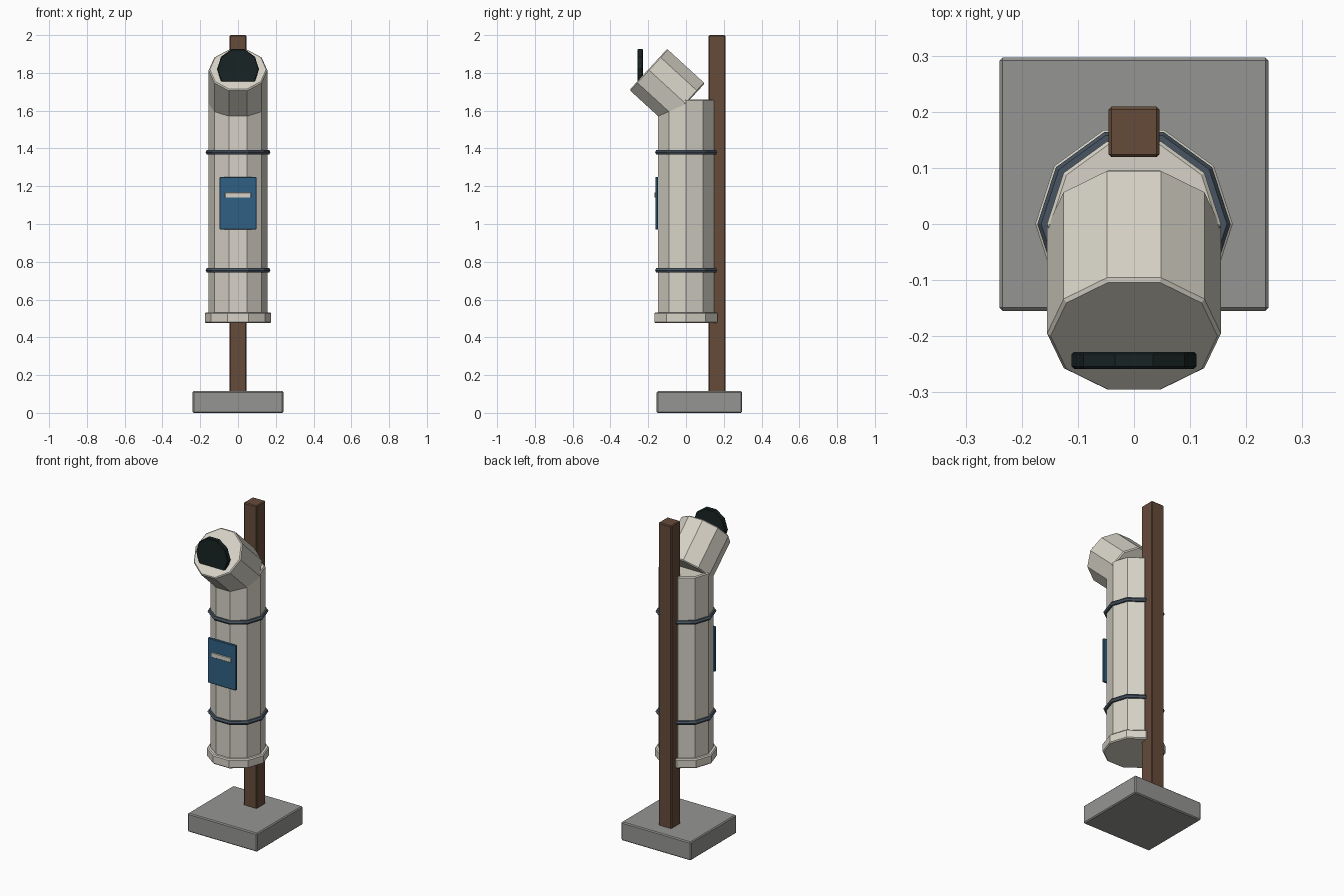
import bpy, bmesh, math
from mathutils import Matrix, Vector

cube = bpy.data.objects.get("Cube")
if cube:
    bpy.data.objects.remove(cube, do_unlink=True)


def material(name, rgb):
    mat = bpy.data.materials.new(name)
    mat.use_nodes = True
    mat.diffuse_color = (*rgb, 1)
    mat.node_tree.nodes["Principled BSDF"].inputs["Base Color"].default_value = (*rgb, 1)
    return mat


CREAM = material("cream_metal", (0.68, 0.65, 0.57))
STONE = material("grey_concrete", (0.30, 0.30, 0.29))
WOOD = material("brown_wood", (0.13, 0.07, 0.042))
BLUE = material("blue_panel", (0.03, 0.12, 0.23))
DARK = material("dark_lens", (0.009, 0.017, 0.017))
STEEL = material("blue_grey_steel", (0.065, 0.09, 0.12))


def finish(name, bm, mat, bevel):
    bmesh.ops.recalc_face_normals(bm, faces=bm.faces)
    mesh = bpy.data.meshes.new(name)
    bm.to_mesh(mesh)
    bm.free()
    mesh.materials.append(mat)
    obj = bpy.data.objects.new(name, mesh)
    bpy.context.collection.objects.link(obj)
    if bevel:
        mod = obj.modifiers.new("edge_bevel", 'BEVEL')
        mod.width = bevel
        mod.segments = 1
        mod.limit_method = 'ANGLE'
        mod.angle_limit = math.radians(50)
    return obj


def box(name, size, centre, mat, bevel):
    bm = bmesh.new()
    bmesh.ops.create_cube(bm, size=1)
    bmesh.ops.scale(bm, vec=size, verts=bm.verts)
    bmesh.ops.translate(bm, vec=centre, verts=bm.verts)
    return finish(name, bm, mat, bevel)


def prism(name, radius, length, centre, mat, bevel, tilt=0, sides=10):
    """Faceted cylinder with a corner on +x, leaned forward by tilt degrees."""
    bm = bmesh.new()
    ring = [bm.verts.new((radius * math.cos(a), radius * math.sin(a), -length / 2))
            for a in (i * math.tau / sides for i in range(sides))]
    base = bm.faces.new(ring)
    top = bmesh.ops.extrude_face_region(bm, geom=[base], use_keep_orig=True)
    moved = [g for g in top["geom"] if isinstance(g, bmesh.types.BMVert)]
    bmesh.ops.translate(bm, vec=(0, 0, length), verts=moved)
    place = Matrix.Translation(Vector(centre)) @ Matrix.Rotation(math.radians(tilt), 4, 'X')
    bmesh.ops.transform(bm, matrix=place, verts=bm.verts)
    return finish(name, bm, mat, bevel)


# Foot and post
box("foot_slab", (0.48, 0.452, 0.115), (0, 0.071, 0.0575), STONE, 0.006)
box("post", (0.09, 0.09, 1.90), (0, 0.164, 1.05), WOOD, 0.005)

# Upright pipe, bottom collar and tilted head
prism("pipe_body", 0.155, 1.18, (0, 0, 1.07), CREAM, 0.006)
prism("bottom_collar", 0.176, 0.057, (0, 0, 0.504), CREAM, 0.006)
prism("tilted_head", 0.155, 0.27, (0, -0.1, 1.727), CREAM, 0.006, tilt=47.5)

# Upright disc set into the mouth of the head
prism("lens_disc", 0.111, 0.03, (0, -0.243, 1.82), DARK, 0.004, tilt=90)

# Clamp bands
for label, z in (("lower", 0.755), ("upper", 1.38)):
    bpy.ops.mesh.primitive_torus_add(major_segments=10, minor_segments=6,
                                     major_radius=0.159, minor_radius=0.013,
                                     location=(0, 0, z))
    band = bpy.context.object
    band.name = label + "_band"
    band.data.materials.append(STEEL)

# Front panel with its slot strip
box("front_panel", (0.194, 0.014, 0.28), (0, -0.154, 1.11), BLUE, 0.003)
box("panel_strip", (0.136, 0.01, 0.028), (0, -0.162, 1.153), CREAM, 0.002)
